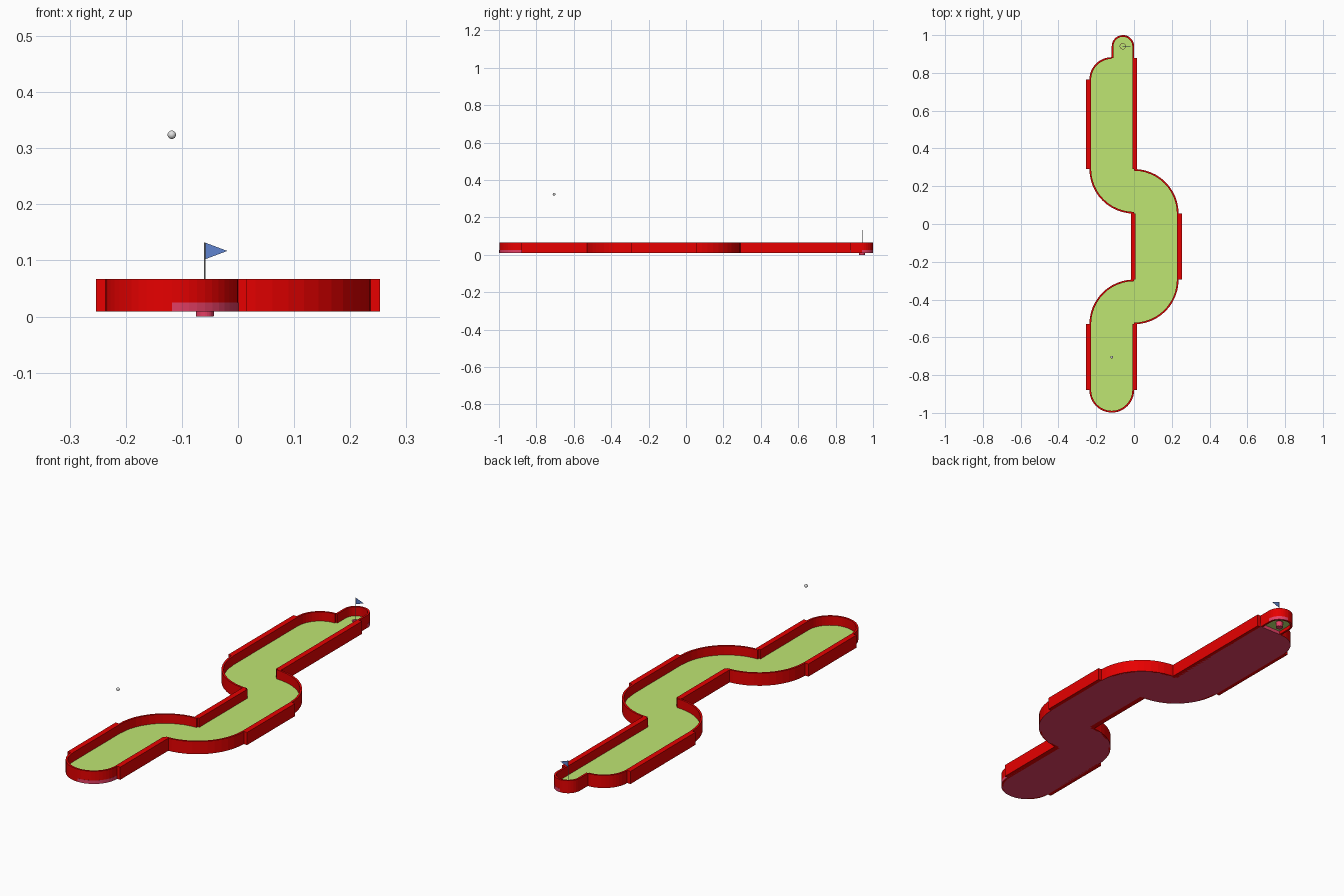
import bpy, bmesh
from math import sin, cos, pi, radians

if "Cube" in bpy.data.objects:
    bpy.data.objects.remove(bpy.data.objects["Cube"])

Z0, ZF, Z1 = 0.009, 0.025, 0.067  # underside, green surface, wall top
R, T = 0.236, 0.009               # lane width and thin wall thickness


def material(name, rgb):
    m = bpy.data.materials.new(name)
    m.diffuse_color = (*rgb, 1)
    m.use_nodes = True
    m.node_tree.nodes["Principled BSDF"].inputs["Base Color"].default_value = m.diffuse_color
    return m


RED = material("wall red", (0.80, 0.0, 0.0))
GREEN = material("turf green", (0.52, 0.79, 0.17))
PLUM = material("base plum", (0.78, 0.05, 0.13))
BLUE = material("flag blue", (0.115, 0.23, 0.62))
GREY = material("pole grey", (0.40, 0.40, 0.40))
WHITE = material("ball white", (0.75, 0.75, 0.75))


def finish(name, bm, *mats, recalc=True):
    if recalc:
        bmesh.ops.recalc_face_normals(bm, faces=bm.faces)
    me = bpy.data.meshes.new(name)
    bm.to_mesh(me)
    bm.free()
    ob = bpy.data.objects.new(name, me)
    bpy.context.collection.objects.link(ob)
    for m in mats:
        me.materials.append(m)
    return ob


def arc(cx, cy, r, a0, a1, n=12):
    """Points on an arc, angles in degrees."""
    return [(cx + r * cos(radians(a0 + (a1 - a0) * i / n)),
             cy + r * sin(radians(a0 + (a1 - a0) * i / n))) for i in range(n + 1)]


def prism(name, pts, z0, z1, *mats):
    """Extruded outline; the second material, if any, goes on the top."""
    bm = bmesh.new()
    lo = [bm.verts.new((x, y, z0)) for x, y in pts]
    hi = [bm.verts.new((x, y, z1)) for x, y in pts]
    n = len(pts)
    bm.faces.new(lo[::-1])
    top = bm.faces.new(hi)
    top.material_index = len(mats) - 1
    for i in range(n):
        j = (i + 1) % n
        bm.faces.new((lo[i], lo[j], hi[j], hi[i]))
    return finish(name, bm, *mats)


def strip(name, outer, inner, z0, z1, mat):
    """Thin wall between two matching paths."""
    bm = bmesh.new()
    rings = [[bm.verts.new(p) for p in ((*o, z0), (*o, z1), (*i, z1), (*i, z0))]
             for o, i in zip(outer, inner)]
    for a, b in zip(rings, rings[1:]):
        for k in range(4):
            m = (k + 1) % 4
            bm.faces.new((a[k], a[m], b[m], b[k]))
    bm.faces.new(rings[0])
    bm.faces.new(rings[-1][::-1])
    return finish(name, bm, mat)


def box(name, x0, x1, y0, y1, z0, z1, mat):
    return prism(name, [(x0, y0), (x1, y0), (x1, y1), (x0, y1)], z0, z1, mat)


def tube(name, x, y, r, z0, z1, *mats, n=16):
    return prism(name, arc(x, y, r, 0, 360, n)[:-1], z0, z1, *mats)


# turf lane: one slab with green top and plum sides and underside
h = R / 2
e = 0.001
Y = (-0.88, -0.53, -0.295, 0.055, 0.291, 0.765, 0.883)
lane = (arc(-h, Y[0], h - e, 180, 360, 24)
        + [(0, Y[1])] + arc(0, Y[2], R - e, -90, 0)
        + arc(0, Y[3], R - e, 0, 90)
        + [(0, Y[6]), (-h, Y[6])] + arc(-h, Y[5], h - e, 90, 180)
        + arc(0, Y[4], R - e, 180, 270)
        + [(0, Y[2])] + arc(0, Y[1], R - e, 90, 180))
prism("turf_lane", lane, Z0, ZF, PLUM, GREEN)

# curved walls: (name, centre, radius, angles, segments)
curves = [
    ("start_end_wall", -h, Y[0], h, 180, 360, 24),
    ("lower_left_bend", 0, Y[1], R, 90, 180, 12),
    ("lower_right_bend", 0, Y[2], R, -90, 0, 12),
    ("upper_right_bend", 0, Y[3], R, 0, 90, 12),
    ("upper_left_bend", 0, Y[4], R, 180, 270, 12),
    ("far_corner_wall", -h, Y[5], h, 90, 180, 12),
]
for name, cx, cy, r, a, b, n in curves:
    strip(name, arc(cx, cy, r, a, b, n), arc(cx, cy, r - T, a, b, n), Z0, Z1, RED)

# straight rails: (name, x range, y range)
LEFT, MID, MID2, RIGHT = (-0.253, -0.228), (-0.009, 0.016), (-0.016, 0.009), (0.228, 0.253)
for name, xs, y0, y1 in [
    ("start_left_rail", LEFT, Y[0], Y[1]),
    ("start_right_rail", MID, Y[0], Y[1]),
    ("middle_left_rail", MID2, Y[2], Y[3]),
    ("middle_right_rail", RIGHT, Y[2], Y[3]),
    ("far_left_rail", LEFT, Y[4], Y[5]),
    ("far_right_rail", MID, Y[4], 0.88),
]:
    box(name, *xs, y0, y1, Z0, Z1, RED)

# hole alcove: wall around three sides
hx, hy, hr = -h / 2, 0.941, h / 2
outer = [(0, 0.88)] + arc(hx, hy, hr, 0, 180, 16) + [(-h, 0.88)]
inner = [(-T, 0.88)] + arc(hx, hy, hr - T, 0, 180, 16) + [(-h + T, 0.88)]
strip("alcove_wall", outer, inner, Z0, Z1, RED)

# alcove turf: sheet with a round hole, open underneath
bm = bmesh.new()
n = 32
rim, cup = [], []
for i in range(n):
    c, s = cos(2 * pi * i / n), sin(2 * pi * i / n)
    k = hr - e
    p = (hx + k * c, hy + k * s)
    if s < 0:   # square off the side that joins the lane
        q = max(abs(c), abs(s))
        p = (hx + k * c / q, hy + k * s / q)
    rim.append(bm.verts.new((*p, ZF)))
    cup.append(bm.verts.new((hx + 0.016 * c, hy + 0.016 * s, ZF)))
for i in range(n):
    j = (i + 1) % n
    bm.faces.new((rim[i], rim[j], cup[j], cup[i]))
finish("alcove_turf", bm, GREEN, recalc=False)

# base edge showing through the end walls as thin plum plates
for name, cx, cy, r, a, b in [("start_base_edge", -h, Y[0], h, -90, 0),
                              ("alcove_base_edge", hx, hy, hr, 0, 90)]:
    strip(name, arc(cx, cy, r + 0.0005, a, b), arc(cx, cy, r - 0.001, a, b), Z0, ZF, PLUM)

# hole cup: plum ring with a green floor inside
circle = arc(hx, hy, 0.016, 0, 360, 24)
strip("hole_cup", circle, arc(hx, hy, 0.0145, 0, 360, 24), 0.001, ZF, PLUM)
tube("cup_floor", hx, hy, 0.0155, 0, 0.003, PLUM, GREEN, n=24)

# flag
tube("flag_pole", hx, hy, 0.0014, 0.002, 0.132, GREY, n=10)
bm = bmesh.new()
tri = [(hx, 0.102), (hx + 0.04, 0.117), (hx, 0.132)]
f = [bm.verts.new((x, hy - 0.0005, z)) for x, z in tri]
g = [bm.verts.new((x, hy + 0.0005, z)) for x, z in tri]
bm.faces.new(f)
bm.faces.new(g[::-1])
for i in range(3):
    j = (i + 1) % 3
    bm.faces.new((f[i], f[j], g[j], g[i]))
finish("flag", bm, BLUE)

# ball hanging above the start
bm = bmesh.new()
bmesh.ops.create_uvsphere(bm, u_segments=20, v_segments=12, radius=0.0075)
bmesh.ops.translate(bm, verts=bm.verts, vec=(-h, -0.705, 0.324))
for face in bm.faces:
    face.smooth = True
finish("ball", bm, WHITE)
